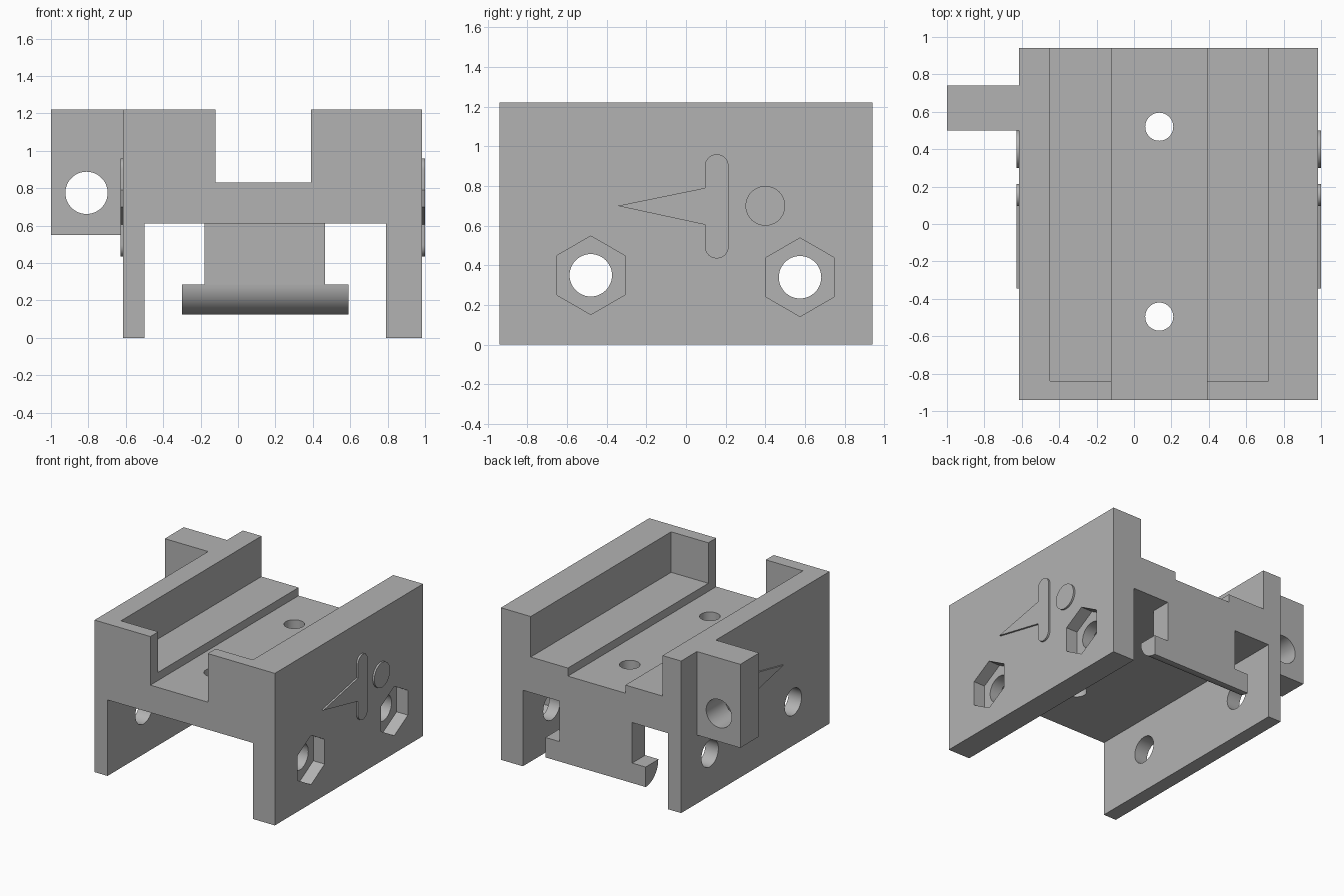
import bpy, bmesh
from math import pi, sin, cos
from mathutils import Vector

cube = bpy.data.objects.get("Cube")
if cube:
    bpy.data.objects.remove(cube)

grey = bpy.data.materials.new("light_grey")
grey.use_nodes = True
COLOUR = (0.45, 0.45, 0.45, 1)
grey.diffuse_color = COLOUR
grey.node_tree.nodes["Principled BSDF"].inputs["Base Color"].default_value = COLOUR


def prism(name, outline, axis, lo, hi):
    """Extrude a 2D outline along an axis: x uses (y, z), y uses (x, z), z uses (x, y)."""
    i = "xyz".index(axis)

    def point(p, depth):
        v = list(p)
        v.insert(i, depth)
        return Vector(v)

    bm = bmesh.new()
    face = bm.faces.new([bm.verts.new(point(p, lo)) for p in outline])
    ext = bmesh.ops.extrude_face_region(bm, geom=[face])
    moved = [g for g in ext["geom"] if isinstance(g, bmesh.types.BMVert)]
    bmesh.ops.translate(bm, verts=moved, vec=point((0, 0), hi - lo))
    bmesh.ops.recalc_face_normals(bm, faces=bm.faces)
    mesh = bpy.data.meshes.new(name)
    bm.to_mesh(mesh)
    bm.free()
    mesh.materials.append(grey)
    obj = bpy.data.objects.new(name, mesh)
    bpy.context.scene.collection.objects.link(obj)
    return obj


def rect(a0, a1, b0, b1):
    return [(a0, b0), (a1, b0), (a1, b1), (a0, b1)]


def arc(a, b, r, start=0, end=2 * pi, n=48, closed=True):
    steps = n if closed else n + 1
    angles = [start + (end - start) * k / n for k in range(steps)]
    return [(a + r * cos(t), b + r * sin(t)) for t in angles]


def combine(obj, tool, operation="DIFFERENCE"):
    """Apply a boolean and delete the tool object."""
    mod = obj.modifiers.new("bool", "BOOLEAN")
    mod.operation, mod.solver, mod.object = operation, "EXACT", tool
    deps = bpy.context.evaluated_depsgraph_get()
    mesh = bpy.data.meshes.new_from_object(obj.evaluated_get(deps))
    obj.modifiers.clear()
    obj.data = mesh
    bpy.data.objects.remove(tool)


LEFT, RIGHT, BACK, TOP = 0.985, -0.615, 0.94, 1.22

# Main body: bridge, two legs and the open centre channel
body = prism("body", [
    (RIGHT, 0), (-0.5, 0), (-0.5, 0.61), (0.79, 0.61), (0.79, 0), (LEFT, 0),
    (LEFT, TOP), (0.39, TOP), (0.39, 0.83), (-0.12, 0.83), (-0.12, TOP), (RIGHT, TOP),
], "y", -BACK, BACK)

# Side tab with its cross hole
combine(body, prism("tab", rect(-1, -0.55, 0.55, TOP), "y", 0.5, 0.74), "UNION")
combine(body, prism("cut", arc(-0.81, 0.775, 0.113), "y", 0.4, 0.9))

# Wide tray behind the front wall, open at the back
combine(body, prism("cut", rect(-0.45, 0.72, -0.84, 1.1), "z", 0.895, 1.5))

# Vertical screw holes
for y in (-0.495, 0.52):
    combine(body, prism("cut", arc(0.135, y, 0.075), "z", 0.5, 1))

# Bolt holes through both legs, with nut recesses on the left side
for y, z in ((-0.48, 0.35), (0.575, 0.34)):
    combine(body, prism("cut", arc(y, z, 0.107), "x", -0.8, 1.2))
    nut = arc(y, z, 0.198, pi / 6, pi / 6 + 2 * pi, 6)
    combine(body, prism("cut", nut, "x", LEFT - 0.1, 1.2))

# Hanging hook at the back: stem and crossbar with a rounded lower front edge
stem = prism("hook_stem", rect(-0.18, 0.465, 0.775, BACK), "z", 0.285, 0.61)
round_edge = arc(BACK, 0.285, 0.16, pi, 1.5 * pi, 16, closed=False)
bar = prism("hook_crossbar", [(BACK, 0.285), (0.775, 0.285)] + round_edge, "x", -0.3, 0.59)

# Raised arrow and dot on both sides
bar_top = arc(0.155, 0.9, 0.06, 0, pi, 16, closed=False)
bar_bottom = arc(0.155, 0.495, 0.06, pi, 2 * pi, 16, closed=False)
arrow = bar_top + [(0.095, 0.79), (-0.345, 0.7), (0.095, 0.605)] + bar_bottom
marks = []
for side, lo, hi in (("left", LEFT, 1.0), ("right", RIGHT - 0.012, RIGHT)):
    marks.append(prism(side + "_arrow_mark", arrow, "x", lo, hi))
    marks.append(prism(side + "_dot_mark", arc(0.4, 0.7, 0.1), "x", lo, hi))

# Smooth the curved walls, keep the corners sharp
bpy.ops.object.select_all(action="DESELECT")
for obj in [body, stem, bar] + marks:
    obj.select_set(True)
bpy.context.view_layer.objects.active = body
bpy.ops.object.shade_smooth_by_angle(angle=pi / 6)
